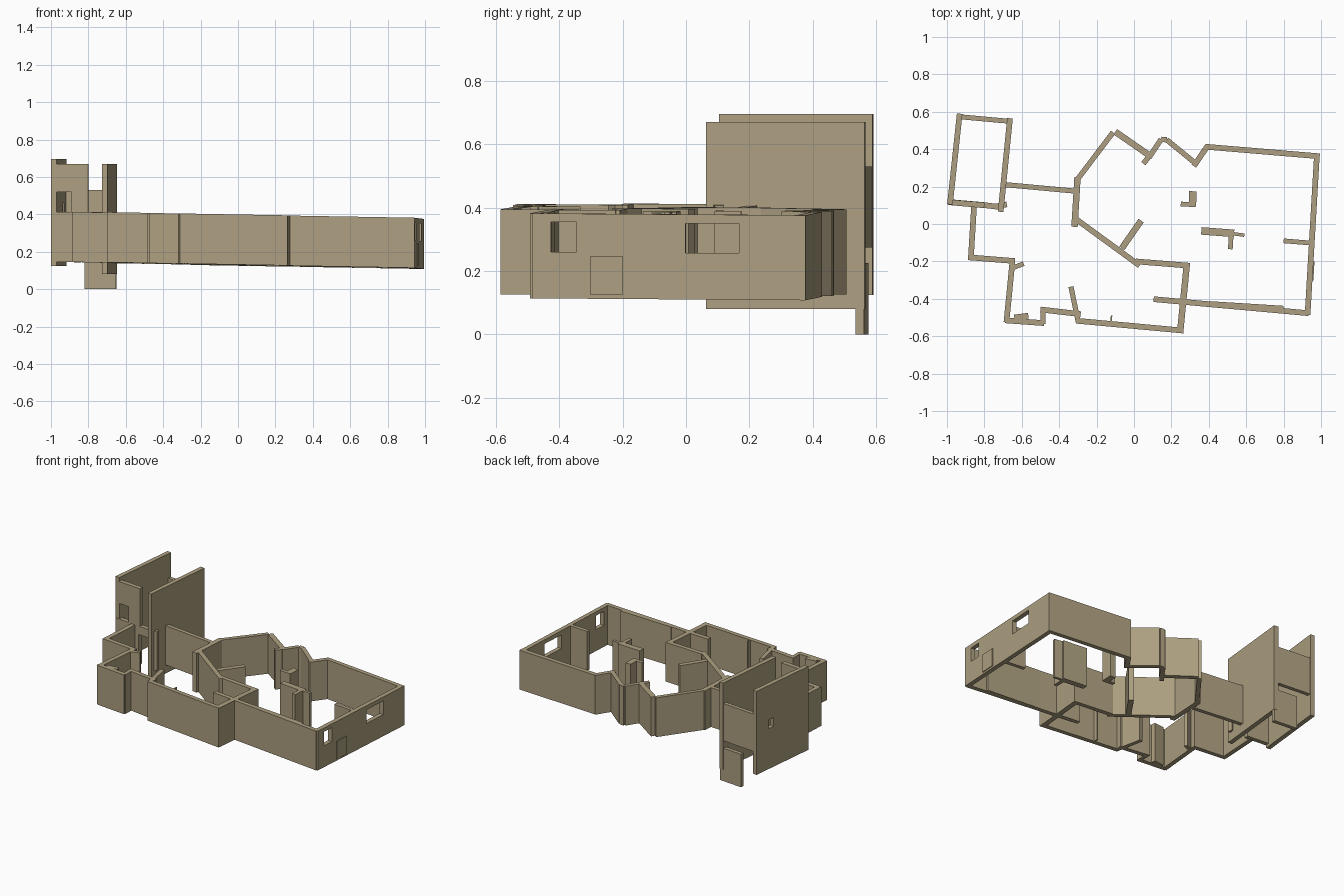
import bpy, bmesh
from mathutils import Vector

mat = bpy.data.materials.new("plaster")
mat.diffuse_color = (0.42, 0.35, 0.22, 1)


def floor_z(x, y):
    # the scanned storey is slightly tilted
    return 0.128 - 0.018 * x - 0.006 * y


def slab(name, a, b, t=0.03, z=None):
    """Wall between plan points a and b; z = (low, high) or the tilted storey."""
    a, b = Vector(a), Vector(b)
    d = (b - a).normalized()
    n = Vector((-d.y, d.x)) * t / 2
    bm = bmesh.new()
    rings = []
    for level in (0, 1):
        ring = []
        for p in (a - n, b - n, b + n, a + n):
            h = z[level] if z else floor_z(p.x, p.y) + 0.268 * level
            ring.append(bm.verts.new((p.x, p.y, h)))
        rings.append(ring)
    lo, hi = rings
    bm.faces.new(lo[::-1])
    bm.faces.new(hi)
    for i in range(4):
        j = (i + 1) % 4
        bm.faces.new((lo[i], lo[j], hi[j], hi[i]))
    me = bpy.data.meshes.new(name)
    bm.to_mesh(me)
    bm.free()
    ob = bpy.data.objects.new(name, me)
    me.materials.append(mat)
    bpy.context.collection.objects.link(ob)
    return ob


def cut(wall, a, b, z):
    """Cut an opening along plan line a-b between heights z."""
    c = slab("opening_cutter", a, b, 0.16, z)
    m = wall.modifiers.new("opening", 'BOOLEAN')
    m.operation, m.solver, m.object = 'DIFFERENCE', 'EXACT', c
    bpy.context.view_layer.objects.active = wall
    bpy.ops.object.modifier_apply(modifier=m.name)
    bpy.data.objects.remove(c)


def chain(name, pts, t=0.03):
    for i in range(len(pts) - 1):
        slab(f"{name}_{i + 1}", pts[i], pts[i + 1], t)


# Stairwell tower
left = slab("tower_left_wall", (-0.984, 0.105), (-0.932, 0.59), 0.03, (0.125, 0.695))
cut(left, (-0.955, 0.43), (-0.949, 0.48), (0.40, 0.46))
slab("tower_right_wall", (-0.713, 0.065), (-0.663, 0.565), 0.03, (0.08, 0.67))
slab("tower_back_wall", (-0.94, 0.574), (-0.652, 0.548), 0.026, (0.275, 0.53))
slab("tower_back_lower_panel", (-0.82, 0.563), (-0.652, 0.548), 0.026, (0.0, 0.225))
slab("tower_front_upper", (-0.975, 0.115), (-0.80, 0.10), 0.03, (0.52, 0.67))
slab("tower_front_middle", (-0.89, 0.108), (-0.80, 0.10), 0.03, (0.41, 0.52))
slab("tower_front_lower", (-0.995, 0.118), (-0.81, 0.102), 0.03, (0.145, 0.413))
slab("tower_front_lintel", (-0.81, 0.102), (-0.71, 0.09), 0.03, (0.355, 0.413))
slab("tower_front_jamb", (-0.735, 0.094), (-0.68, 0.105), 0.03)

# Left wing
chain("left_wing_wall", [(-0.855, 0.10), (-0.872, -0.18)])
chain("left_wing_front", [(-0.886, -0.178), (-0.637, -0.198)])
slab("left_wing_side", (-0.65, -0.20), (-0.682, -0.525))
slab("left_wing_stub", (-0.65, -0.235), (-0.59, -0.212), 0.025)
slab("bay_front", (-0.69, -0.515), (-0.48, -0.53))
slab("bay_post", (-0.64, -0.50), (-0.565, -0.49), 0.03)
slab("bay_return", (-0.487, -0.455), (-0.487, -0.535), 0.025)
slab("bay_inner_front", (-0.50, -0.457), (-0.285, -0.482))
slab("bay_partition", (-0.337, -0.335), (-0.298, -0.525), 0.027)
slab("front_wall_middle", (-0.31, -0.517), (0.265, -0.57))
slab("front_pilaster", (-0.12, -0.49), (-0.123, -0.54), 0.008)
slab("middle_room_side", (0.282, -0.22), (0.247, -0.575), 0.034)

# Corridor and faceted room
slab("corridor_back_wall", (-0.685, 0.21), (-0.305, 0.175), 0.027)
slab("faceted_room_left", (-0.302, 0.25), (-0.318, -0.015), 0.034)
slab("faceted_room_back_left", (-0.305, 0.235), (-0.112, 0.49), 0.028)
slab("faceted_room_back_right", (-0.10, 0.493), (0.095, 0.358), 0.034)
slab("faceted_room_stub", (0.10, 0.385), (0.05, 0.323), 0.028)
slab("diagonal_wall", (-0.325, 0.037), (0.03, -0.222), 0.03)
slab("diagonal_stub", (0.038, 0.018), (-0.065, -0.13), 0.034)
slab("middle_room_back", (0.01, -0.20), (0.298, -0.223))

# Zigzag back bay
chain("zigzag_wall", [(0.08, 0.355), (0.145, 0.453), (0.175, 0.45), (0.332, 0.322)], 0.028)
slab("zigzag_return", (0.32, 0.31), (0.395, 0.42), 0.03)

# Right wing
slab("back_wall", (0.385, 0.413), (0.993, 0.362))
right = slab("right_wall", (0.978, 0.37), (0.928, -0.485))
cut(right, (0.95, 0.0), (0.963, 0.168), (0.257, 0.35))
cut(right, (0.931, -0.425), (0.936, -0.345), (0.26, 0.355))
slab("right_wall_panel", (0.942, -0.30), (0.948, -0.20), 0.034, (0.125, 0.247))
slab("right_wing_front", (0.105, -0.402), (0.935, -0.477))
slab("front_wall_lining", (0.40, -0.42), (0.80, -0.445), 0.015)
slab("right_wing_stub", (0.80, -0.09), (0.96, -0.103), 0.025)

# Free-standing partitions
slab("column_upright", (0.315, 0.175), (0.312, 0.095), 0.04)
slab("column_return", (0.25, 0.107), (0.33, 0.103), 0.025)
slab("island_wall", (0.36, -0.037), (0.535, -0.05), 0.04)
slab("island_tip", (0.53, -0.052), (0.59, -0.06), 0.018)
slab("island_return", (0.52, -0.05), (0.515, -0.135), 0.025)
